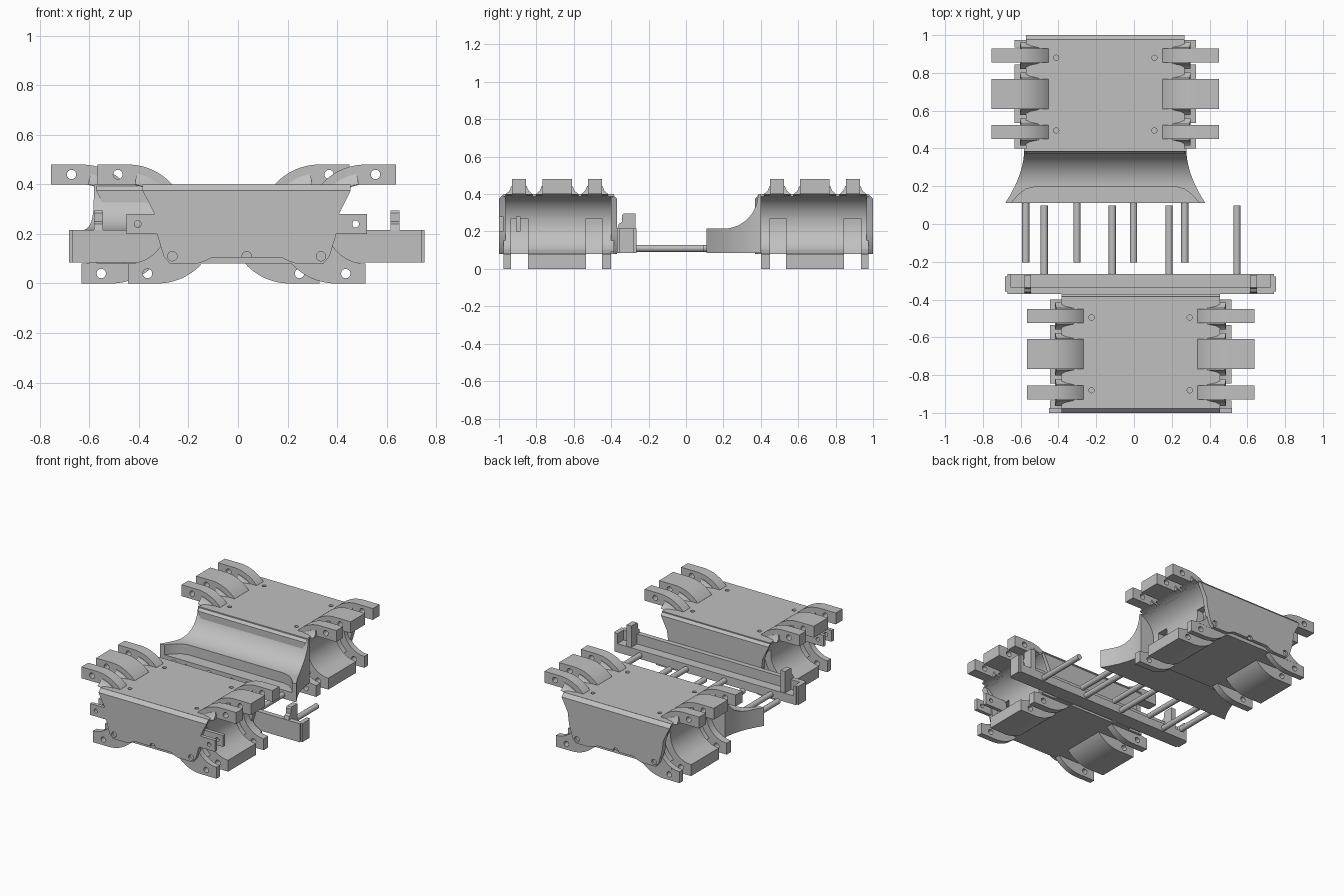
import bpy, bmesh, math

cube = bpy.data.objects.get("Cube")
if cube:
    bpy.data.objects.remove(cube, do_unlink=True)

grey = bpy.data.materials.new("plain_grey")
grey.use_nodes = True
grey.diffuse_color = (0.53, 0.53, 0.53, 1)
grey.node_tree.nodes["Principled BSDF"].inputs["Base Color"].default_value = grey.diffuse_color


def arc(cx, cz, r, a0, a1, n=12):
    angles = [math.radians(a0 + (a1 - a0) * i / n) for i in range(n + 1)]
    return [(cx + r * math.cos(a), cz + r * math.sin(a)) for a in angles]


def mirrored(half):
    """Close a half profile with its mirror image."""
    return half + [(-x, z) for x, z in reversed(half)]


def loft(bm, rings):
    """Skin a list of equal point rings and cap both ends."""
    loops = [[bm.verts.new(p) for p in ring] for ring in rings]
    n = len(loops[0])
    for a, b in zip(loops, loops[1:]):
        for i in range(n):
            j = (i + 1) % n
            bm.faces.new((a[i], a[j], b[j], b[i]))
    bm.faces.new(loops[0])
    bm.faces.new(loops[-1])


def prism(bm, profile, y0, y1):
    loft(bm, [[(x, y, z) for x, z in profile] for y in (y0, y1)])


def box(bm, x0, x1, y0, y1, z0, z1):
    prism(bm, [(x0, z0), (x1, z0), (x1, z1), (x0, z1)], y0, y1)


def rod(bm, x, z, r, y0, y1, n=16):
    prism(bm, arc(x, z, r, 0, 360 - 360 / n, n - 1), y0, y1)


def upright(bm, x, y, r, z0, z1):
    ring = arc(x, y, r, 0, 337.5, 15)
    loft(bm, [[(px, py, z) for px, py in ring] for z in (z0, z1)])


def finish(bm, name, x=0.0, cutter=None):
    bmesh.ops.recalc_face_normals(bm, faces=bm.faces)
    me = bpy.data.meshes.new(name)
    bm.to_mesh(me)
    bm.free()
    ob = bpy.data.objects.new(name, me)
    ob.location.x = x
    me.materials.append(grey)
    bpy.context.collection.objects.link(ob)
    bpy.ops.object.select_all(action='DESELECT')
    ob.select_set(True)
    bpy.context.view_layer.objects.active = ob
    if cutter:
        mod = ob.modifiers.new("holes", 'BOOLEAN')
        mod.operation = 'DIFFERENCE'
        mod.solver = 'EXACT'
        mod.object = cutter
        bpy.ops.object.modifier_apply(modifier=mod.name)
        bpy.data.objects.remove(cutter, do_unlink=True)
    bpy.ops.object.shade_smooth_by_angle(angle=math.radians(35))
    return ob


def make_cutter(bm, x):
    ob = finish(bm, "hole_cutter", x)
    ob.hide_render = True
    return ob


# Cross-sections around the barrel-shaped side recess
AX, MID, R = 0.48, 0.24, 0.16
core = mirrored([(0.42, 0.4)] + arc(AX, MID, R, 112, 248, 24) + [(0.42, 0.08)])
arm = ([(0.602, 0.4), (0.602, 0.48)] + arc(AX, MID, 0.24, 90, 138)
       + [(0.3, 0.38)] + arc(AX, MID, R, 120, 90, 6))
foot = ([(0.48, 0.08), (0.48, 0)] + arc(0.36, MID, 0.24, 270, 222)
        + [(0.2, 0.1)] + arc(AX, MID, R, 240, 270, 6))
slot = [(AX, 0.27)] + arc(AX, MID, 0.21, 172, 270, 16)
plate = mirrored([(0.42, 0.4), (0.372, 0.28), (0.362, 0.2), (0.335, 0.11), (0.31, 0.08),
                  (0.2, 0.08), (0.17, 0.09), (0.14, 0.105)])
ARM_SPANS = [(0.45, 0.525), (0.61, 0.768), (0.855, 0.93)]
FOOT_SPANS = [(0.4, 0.45), (0.535, 0.845), (0.935, 0.975)]


def segments(profile, spans, side):
    bm = bmesh.new()
    for y0, y1 in spans:
        for m in (1, -1):
            prism(bm, [(m * x, z) for x, z in profile], side * y0, side * y1)
    return bm


def block(name, x, side):
    """One armoured block with interlocking arms and feet."""
    # Core with screw holes and clearance slots between the feet
    holes = segments(slot, [(0.45, 0.535), (0.845, 0.935)], side)
    for hx in (-0.26, 0.26):
        for hy in (0.495, 0.88):
            upright(holes, hx, side * hy, 0.014, 0.3, 0.5)
    bm = bmesh.new()
    prism(bm, core, side * 0.385, side * 0.976)
    finish(bm, name + "_core", x, make_cutter(holes, x))

    for part, profile, spans, hx, hz in (("arms", arm, ARM_SPANS, 0.52, 0.44),
                                         ("feet", foot, FOOT_SPANS, 0.4, 0.04)):
        holes = bmesh.new()
        for m in (1, -1):
            rod(holes, m * hx, hz, 0.019, side * 0.3, side * 1.1)
        finish(segments(profile, spans, side), f"{name}_{part}", x, make_cutter(holes, x))

    # Fillets flaring out where the arms meet the core
    bm = bmesh.new()
    for y0, y1 in ARM_SPANS:
        flare = [(0.034, 0.163), (0.014, 0.18), (0.004, 0.205)]
        steps = [(y0 - d, r) for d, r in flare] + [(y1 + d, r) for d, r in reversed(flare)]
        for m in (1, -1):
            loft(bm, [[(m * px, side * y, z) for px, z in
                       arc(AX, MID, r, 100, 135) + arc(AX, MID, 0.161, 135, 100)]
                      for y, r in steps])
    finish(bm, name + "_arm_fillets", x)

    # End plates with a chamfered top edge
    for part, ya, yb in (("outer_plate", 0.965, 1.0), ("inner_plate", 0.4, 0.37)):
        holes = bmesh.new()
        if part == "outer_plate":
            for hx in (-0.3, 0, 0.3):
                rod(holes, hx, 0.11, 0.019, side * 0.985, side * 1.1)
        bm = bmesh.new()
        yc = yb + (ya - yb) * 0.7
        low = [(px, min(z, 0.375)) for px, z in plate]
        loft(bm, [[(px, side * y, z) for px, z in ring]
                  for ring, y in ((plate, ya), (plate, yc), (low, yb))])
        cut = make_cutter(holes, x) if len(holes.verts) else holes.free()
        finish(bm, f"{name}_{part}", x, cut)


FRONT_X, BACK_X = 0.035, -0.152
block("front_block", FRONT_X, -1)
block("back_block", BACK_X, 1)

# Side lugs on the front block
bm, holes = bmesh.new(), bmesh.new()
for m in (1, -1):
    rod(holes, m * 0.44, MID, 0.014, -1.1, -0.8)
    for y in (-1.0, -0.91):
        box(bm, *sorted((m * 0.31, m * 0.485)), y, y + 0.025, 0.2, 0.28)
finish(bm, "side_lugs", FRONT_X, make_cutter(holes, FRONT_X))

# Flared apron sweeping down from the back block
sweep = [(0.11, 0.215), (0.15, 0.215)] + arc(0.2, 0.4, 0.185, 270, 360, 18) + [(0.4, 0.4)]
rings = []
for y, z in sweep:
    w = 0.43 + 0.1 * max(0, (0.385 - y) / 0.275) ** 1.8
    rings.append([(-w, y, 0.085), (w, y, 0.085), (w, y, z), (-w, y, z)])
bm = bmesh.new()
loft(bm, rings)
recess = bmesh.new()
outline = mirrored([(0.52, 0.05), (0.495, 0.115), (0.46, 0.155), (0.42, 0.185), (0.37, 0.198)])
loft(recess, [[(x, y, z) for x, y in outline] for z in (0.145, 0.3)])
finish(bm, "flared_apron", BACK_X, make_cutter(recess, BACK_X))

# Cross bar: tall wall with a low ledge and closed ends
bm = bmesh.new()
box(bm, -0.717, 0.717, -0.37, -0.265, 0.085, 0.215)
bmesh.ops.bevel(bm, geom=[e for e in bm.edges if abs(e.verts[0].co.x - e.verts[1].co.x) < 0.01
                          and abs(e.verts[0].co.y - e.verts[1].co.y) < 0.01],
                offset=0.012, segments=2, affect='EDGES')
ledge = bmesh.new()
box(ledge, -0.685, 0.685, -0.335, -0.2, 0.145, 0.3)
finish(bm, "cross_bar", FRONT_X, make_cutter(ledge, FRONT_X))

bm = bmesh.new()
side_view = [(-0.37, 0.2), (-0.343, 0.14), (-0.27, 0.14), (-0.27, 0.295), (-0.335, 0.295),
             (-0.343, 0.285), (-0.343, 0.25), (-0.36, 0.24)]
for m in (1, -1):
    loft(bm, [[(m * x, y, z) for y, z in side_view] for x in (0.58, 0.616)])
finish(bm, "bar_posts", FRONT_X)

# Pins reaching across the gap
for name, x, spots, y0, y1 in (("bar_pins", FRONT_X, (0.15, 0.51), -0.28, 0.097),
                               ("apron_pins", BACK_X, (0.15, 0.421), -0.205, 0.13)):
    bm = bmesh.new()
    for s in spots:
        for m in (1, -1):
            rod(bm, m * s, 0.11, 0.019, y0, y1)
    finish(bm, name, x)
